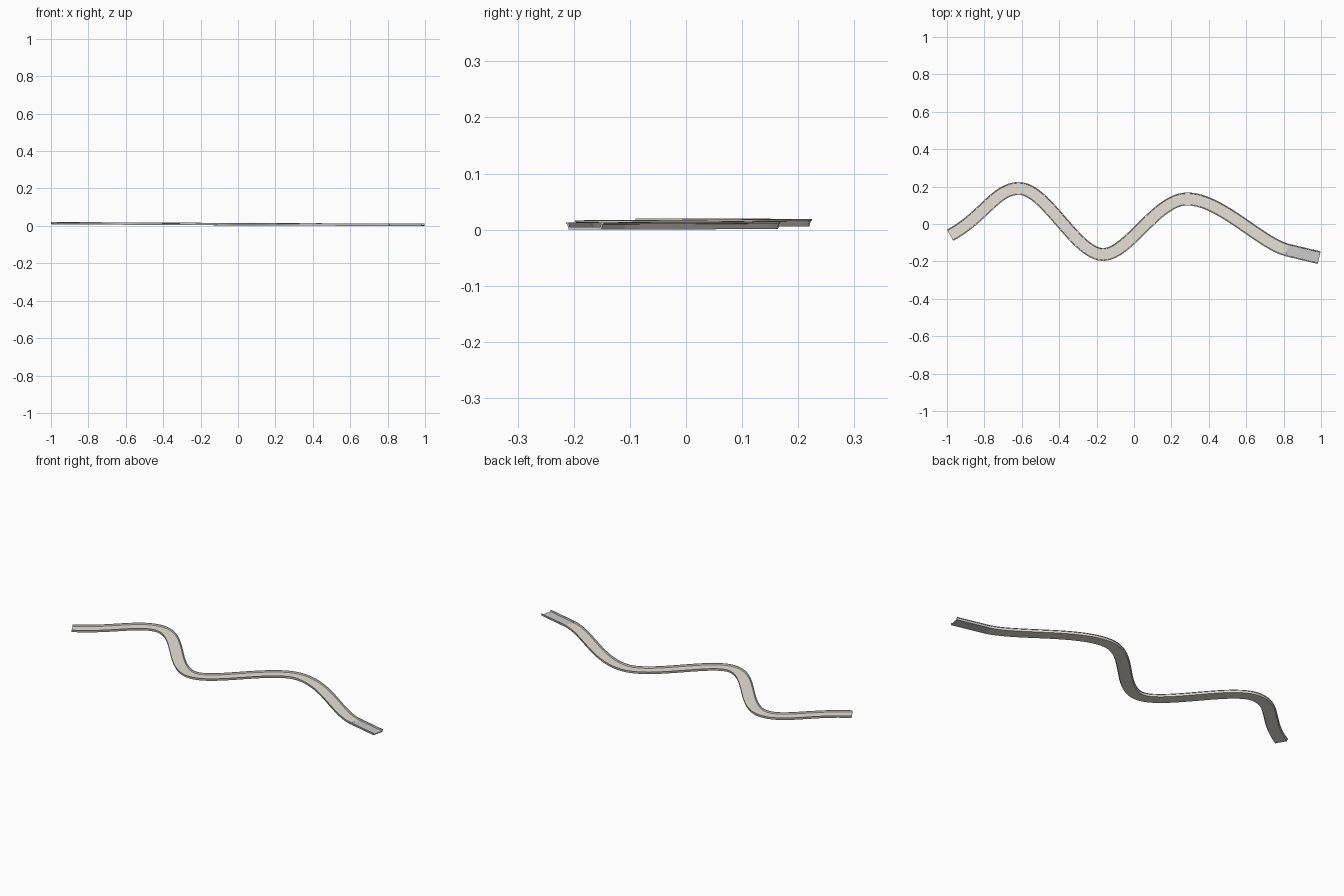
import bpy, bmesh
from mathutils import Vector
from mathutils.geometry import interpolate_bezier

if "Cube" in bpy.data.objects:
    bpy.data.objects.remove(bpy.data.objects["Cube"])


def material(name, color):
    m = bpy.data.materials.new(name)
    m.diffuse_color = color
    m.use_nodes = True
    m.node_tree.nodes["Principled BSDF"].inputs["Base Color"].default_value = m.diffuse_color
    return m


# Shallow U-channel cross-section (sideways, up), right half then mirrored
half_outer = [(0.030, 0.0), (0.0325, 0.0095), (0.0345, 0.010), (0.0345, 0.013)]
half_inner = [(0.030, 0.013), (0.0285, 0.005)]
right = half_outer + half_inner
PROFILE = right + [(-s, h) for s, h in reversed(right)]


def sweep(name, path, mat):
    bm = bmesh.new()
    rings = []
    for i, p in enumerate(path):
        t = path[min(i + 1, len(path) - 1)] - path[max(i - 1, 0)]
        side = Vector((t.y, -t.x, 0)).normalized()
        rings.append([bm.verts.new(p + side * s + Vector((0, 0, h))) for s, h in PROFILE])
    n = len(PROFILE)
    for a, b in zip(rings, rings[1:]):
        for j in range(n):
            k = (j + 1) % n
            bm.faces.new((a[j], a[k], b[k], b[j]))
    bm.faces.new(rings[0])
    bm.faces.new(rings[-1][::-1])
    bmesh.ops.recalc_face_normals(bm, faces=bm.faces)
    me = bpy.data.meshes.new(name)
    bm.to_mesh(me)
    bm.free()
    ob = bpy.data.objects.new(name, me)
    bpy.context.collection.objects.link(ob)
    me.materials.append(mat)
    bpy.ops.object.select_all(action='DESELECT')
    ob.select_set(True)
    bpy.context.view_layer.objects.active = ob
    bpy.ops.object.shade_smooth_by_angle(angle=0.5)
    return ob


# Winding centreline: (left handle, point, right handle), gently falling
knots = [
    (None, (-0.983, -0.06, 0.007), (-0.80, 0.04, 0.0065)),
    ((-0.74, 0.19, 0.0063), (-0.615, 0.19, 0.006), (-0.47, 0.19, 0.005)),
    ((-0.31, -0.163, 0.004), (-0.165, -0.163, 0.0035), (-0.03, -0.163, 0.003)),
    ((0.12, 0.134, 0.002), (0.284, 0.134, 0.0015), (0.46, 0.134, 0.001)),
    ((0.67, -0.098, 0.0), (0.818, -0.139, 0.0), None),
]
path = []
for a, b in zip(knots, knots[1:]):
    pts = interpolate_bezier(Vector(a[1]), Vector(a[2]), Vector(b[0]), Vector(b[1]), 25)
    path += pts if not path else pts[1:]

# Curved chute
sweep("winding_chute", path, material("beige", (0.80, 0.76, 0.69, 1)))

# Straight run-out at the low end
end = Vector((0.990, -0.180, 0.0))
sweep("run_out", [path[-1], path[-1].lerp(end, 0.5), end],
      material("grey", (0.62, 0.62, 0.63, 1)))
